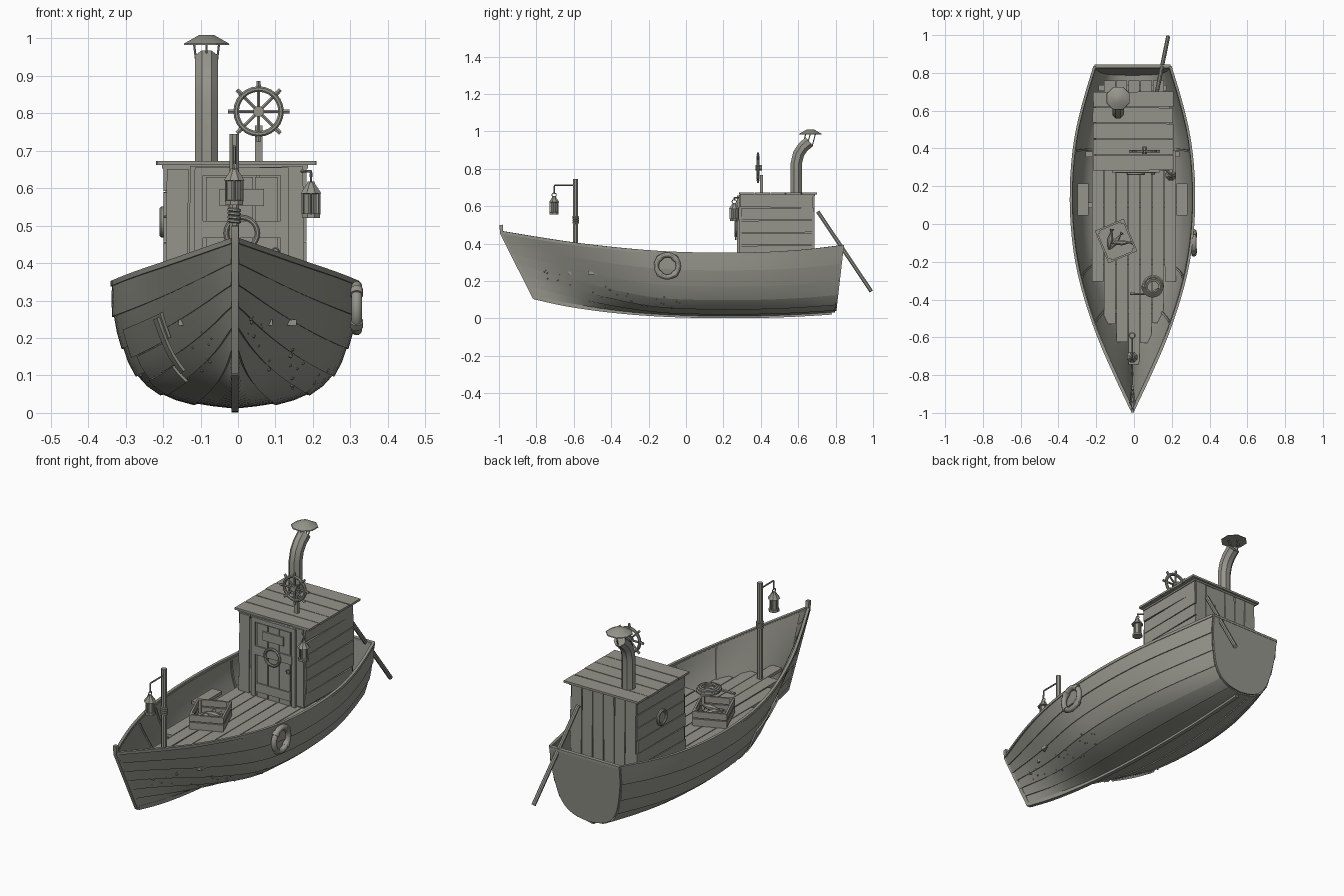
import bpy, bmesh, math, random
from mathutils import Vector, Matrix

random.seed(4)
if "Cube" in bpy.data.objects:
    bpy.data.objects.remove(bpy.data.objects["Cube"])

GREY = (0.30, 0.30, 0.26, 1)
mat = bpy.data.materials.new("weathered grey")
mat.use_nodes = True
mat.diffuse_color = GREY
bsdf = mat.node_tree.nodes["Principled BSDF"]
bsdf.inputs["Base Color"].default_value = GREY
bsdf.inputs["Roughness"].default_value = 0.8
HULL_X = -.008


def finish(name, bm, solid=0, mirror=False, x=0):
    """Turn a bmesh into a shaded object."""
    if not solid:
        bmesh.ops.recalc_face_normals(bm, faces=bm.faces[:])
    me = bpy.data.meshes.new(name)
    bm.to_mesh(me)
    bm.free()
    me.materials.append(mat)
    ob = bpy.data.objects.new(name, me)
    ob.location.x = x
    bpy.context.collection.objects.link(ob)
    bpy.ops.object.select_all(action='DESELECT')
    ob.select_set(True)
    bpy.context.view_layer.objects.active = ob
    if mirror:
        ob.modifiers.new("mirror", 'MIRROR')
    if solid:
        mod = ob.modifiers.new("thickness", 'SOLIDIFY')
        mod.thickness, mod.offset = solid, 0
    for mod in list(ob.modifiers):
        bpy.ops.object.modifier_apply(modifier=mod.name)
    bpy.ops.object.shade_smooth_by_angle(angle=math.radians(30))
    return ob


def box(bm, loc, size, rot=0, axis='Z'):
    m = Matrix.Translation(loc) @ Matrix.Rotation(rot, 4, axis) @ Matrix.Diagonal((*size, 1))
    bmesh.ops.create_cube(bm, size=1, matrix=m)


def sweep(bm, path, radii, n=8, closed=False, ref=None):
    """Sweep an n-sided ring along a path; radii is one number or one per point."""
    path = [Vector(p) for p in path]
    radii = radii if isinstance(radii, (list, tuple)) else [radii] * len(path)
    if ref is None:
        d = (path[1] - path[0]).normalized()
        ref = (1, 0, 0) if abs(d.x) < 0.8 else (0, 0, 1)
    rings, last = [], len(path) - 1
    for i, p in enumerate(path):
        a = path[i - 1] if i or closed else p
        b = path[(i + 1) % len(path)] if i < last or closed else p
        t = (b - a).normalized()
        u = t.cross(Vector(ref)).normalized()
        v = t.cross(u)
        angs = [(k + 0.5) * math.tau / n for k in range(n)]
        rings.append([bm.verts.new(p + radii[i] * (u * math.cos(g) + v * math.sin(g))) for g in angs])
    for i in range(len(path) if closed else last):
        r, q = rings[i], rings[(i + 1) % len(path)]
        for k in range(n):
            bm.faces.new((r[k], r[(k + 1) % n], q[(k + 1) % n], q[k]))
    if not closed:
        bm.faces.new(rings[0])
        bm.faces.new(rings[-1])


def ring(bm, c, major, minor, axis, n=8, seg=24):
    ax = Vector(axis)
    u = ax.orthogonal().normalized()
    v = ax.cross(u)
    angs = [i * math.tau / seg for i in range(seg)]
    sweep(bm, [Vector(c) + major * (u * math.cos(a) + v * math.sin(a)) for a in angs], minor, n, True, axis)


# Hull surface: s runs bow to stern, t runs from the rail (0) to the keel (6)
WIDTH = [.004, .09, .17, .235, .285, .314, .325, .32, .298, .255, .2]
SHEER = [.46, .43, .402, .38, .362, .35, .345, .345, .35, .363, .385]
BOTTOM = [.12, .085, .06, .042, .03, .023, .02, .02, .023, .03, .04]
MID_X, MID_Z = [1, .985, .91, .8, .61, .34, 0], [1, .74, .48, .26, .11, .03, 0]
BOW_X, BOW_Z = [1, .83, .66, .49, .32, .15, 0], [1, .83, .66, .49, .32, .15, 0]


def curve(vals, u):
    """Smooth interpolation through evenly spaced values."""
    f = max(0, min(1, u)) * (len(vals) - 1)
    i = min(int(f), len(vals) - 2)
    f -= i
    p1, p2 = vals[i], vals[i + 1]
    p0 = vals[i - 1] if i else 2 * p1 - p2
    p3 = vals[i + 2] if i + 2 < len(vals) else 2 * p2 - p1
    return p1 + .5 * f * (p2 - p0 + f * (2 * p0 - 5 * p1 + 4 * p2 - p3 + f * (3 * (p1 - p2) + p3 - p0)))


def mix(a, b, f):
    return a + (b - a) * f


def base(s, t):
    k = min(1, s / .48)
    k = k * k * (3 - 2 * k)
    xf = mix(curve(BOW_X, t / 6), curve(MID_X, t / 6), k)
    zf = mix(curve(BOW_Z, t / 6), curve(MID_Z, t / 6), k)
    y = mix(mix(-.81, .795, s), mix(-.985, .835, s), zf)
    return Vector((curve(WIDTH, s) * xf, y, mix(curve(BOTTOM, s), curve(SHEER, s), zf)))


def hull(s, t, off=0):
    e = .01
    du = base(min(1, s + e), t) - base(max(0, s - e), t)
    dv = base(s, min(6, t + e)) - base(s, max(0, t - e))
    p = base(s, t) + dv.cross(du).normalized() * off
    p.x = max(p.x, 0)
    return p


def skin(bm, s0, s1, t0, t1, o0, o1, ns, nt, side=1):
    """Patch lying on the hull, its offset running from o0 at t0 to o1 at t1."""
    rows = []
    for i in range(ns + 1):
        pts = [hull(mix(s0, s1, i / ns), mix(t0, t1, j / nt), mix(o0, o1, j / nt)) for j in range(nt + 1)]
        rows.append([bm.verts.new((p.x * side, p.y, p.z)) for p in pts])
    for r, q in zip(rows, rows[1:]):
        for j in range(nt):
            bm.faces.new((r[j], r[j + 1], q[j + 1], q[j]))


# Lapped hull planks and smooth inner lining
bm = bmesh.new()
for k in range(6):
    skin(bm, 0, 1, k, k + 1.03 if k < 5 else 6, 0, .005, 28, 2)
finish("hull_planks", bm, .007, True, HULL_X)
bm = bmesh.new()
skin(bm, .02, 1, .05, 6, -.007, -.007, 28, 14)
finish("hull_lining", bm, .004, True, HULL_X)

# Transom
bm = bmesh.new()
half = [base(1, t / 3) for t in range(19)]
bm.faces.new([bm.verts.new(p) for p in half] + [bm.verts.new((-p.x, p.y, p.z)) for p in half[-2::-1]])
finish("transom", bm, .018, x=HULL_X)

# Rails, stem and keel
bm = bmesh.new()
steps = [i / 28 for i in range(29)]
for side in (1, -1):
    sweep(bm, [(side * p.x, p.y, p.z) for p in (base(s, 0) for s in steps)], .01, 4, ref=(0, 0, 1))
box(bm, (0, .835, .385), (.4, .02, .012))
finish("rails", bm, x=HULL_X)
bm = bmesh.new()
sweep(bm, [(0, p.y, p.z - .009) for p in (base(s * .99, 6) for s in steps)], .014, 4)
sweep(bm, [(0, -.81, .108), (0, -.985, .455), (0, -.989, .5)], .013, 4)
finish("stem_and_keel", bm, x=HULL_X)

# Inner ribs
bm = bmesh.new()
for s in (.25, .38, .75):
    skin(bm, s, s + .006, .15, 4.5, -.011, -.011, 1, 10)
finish("ribs", bm, .008, True, HULL_X)

# Repair boards on the right bow
bm = bmesh.new()
for s0, s1, t0, t1 in ((.27, .45, 1.5, 2.4), (.29, .42, 2.43, 3.3), (.31, .44, 3.33, 4.1)):
    skin(bm, s0, s1, t0, t1, .01, .012, 5, 3, -1)
skin(bm, .275, .29, 1.6, 3.7, .019, .019, 1, 6, -1)
finish("repair_boards", bm, .008, x=HULL_X)

# Barnacles
bm = bmesh.new()
for i in range(40):
    p = hull(random.uniform(.06, .5), random.uniform(2.8, 4.2), .006)
    p.x *= -1 if i % 3 == 0 else 1
    bmesh.ops.create_icosphere(bm, subdivisions=1, radius=random.uniform(.003, .006), matrix=Matrix.Translation(p))
finish("barnacles", bm, x=HULL_X)

# Deck
DECK = .25
bm = bmesh.new()
for i in range(-3, 4):
    y0 = (-.75, -.62, -.52, -.3)[abs(i)] + random.uniform(-.01, .01)
    y1 = .76 if abs(i) < 3 else .39
    box(bm, (i * .064, (y0 + y1) / 2, DECK - .008), (.06, y1 - y0, .016), random.uniform(-.004, .004))
for y, w in ((-.46, .28), (-.2, .44), (.1, .5), (.37, .5), (.72, .36)):
    box(bm, (HULL_X, y, DECK - .026), (w, .03, .02))
for side in (1, -1):
    box(bm, (side * .262 + HULL_X, .13, DECK), (.056, .17, .016))
finish("deck_planks", bm)

# Cabin walls
CX, CY = -.008, .485
bm = bmesh.new()
box(bm, (CX, CY, .455), (.362, .385, .41))
for side in (1, -1):
    for k in range(6):
        box(bm, (CX + side * .184, CY + random.uniform(-.008, .008), .29 + k * .067),
            (.014, .39, .063), random.uniform(-.02, .02), 'X')
for k in range(6):
    x = CX - .155 + k * .062
    for y in (.29, .68):
        box(bm, (x, y, .455 + random.uniform(-.006, .004)), (.058, .014, .4), random.uniform(-.012, .012), 'Y')
finish("cabin_walls", bm)

# Roof boards
bm = bmesh.new()
for k in range(5):
    box(bm, (CX + random.uniform(-.006, .006), .324 + k * .084, .667), (.425, .08, .011), random.uniform(-.012, .012))
box(bm, (CX, .49, .658), (.39, .4, .01))
finish("roof", bm)

# Door with frame, cross boards and ring
bm = bmesh.new()
for x in (-.105, .125):
    box(bm, (x, .28, .45), (.022, .014, .4))
box(bm, (.01, .28, .645), (.25, .014, .022))
for k in range(3):
    box(bm, (-.055 + k * .065, .283, .44), (.06, .012, .38))
for z, w in ((.3, .2), (.49, .215), (.575, .12)):
    box(bm, (.01, .275, z), (w, .01, .045))
ring(bm, (.01, .266, .48), .042, .007, (0, 1, 0))
ring(bm, (.1, .266, .43), .01, .003, (0, 1, 0), 6, 12)
finish("door", bm)

# Porthole on the right wall
bm = bmesh.new()
ring(bm, (-.202, CY, .51), .034, .008, (1, 0, 0))
sweep(bm, [(-.192, CY, .51), (-.202, CY, .51)], .032, 24)
finish("porthole", bm)

# Chimney and its cap
bm = bmesh.new()
X = -.084
sweep(bm, [(X, .59, .66), (X, .59, .83), (X, .602, .88), (X, .625, .915), (X, .66, .945)], .033, 8)
sweep(bm, [(X, .665, .983), (X, .665, .987), (X, .665, 1.009)], [.066, .064, .022], 8)
for dx, dy in ((.026, 0), (-.026, 0), (0, .028), (0, -.024)):
    sweep(bm, [(X + dx, .648 + dy, .925), (X + dx * 1.3, .665 + dy, .988)], .003, 5)
finish("chimney", bm)

# Steering wheel on a post
bm = bmesh.new()
c = Vector((.055, .385, .805))
ring(bm, c, .06, .008, (0, 1, 0))
sweep(bm, [c - Vector((0, .014, 0)), c + Vector((0, .02, 0))], .015, 8)
for k in range(8):
    d = Vector((math.cos(k * math.pi / 4), 0, math.sin(k * math.pi / 4)))
    sweep(bm, [c, c + d * .062, c + d * .066, c + d * .082], [.005, .005, .007, .006], 6, ref=(0, 1, 0))
box(bm, (.055, .403, .717), (.02, .016, .1))
finish("steering_wheel", bm)

# Mast with arm and rope lashing
MX, MY = -.01, -.59
bm = bmesh.new()
sweep(bm, [(MX, MY, .24), (MX, MY, .745)], .014, 8)
sweep(bm, [(MX, MY, .712), (MX, MY - .112, .712), (MX, MY - .114, .708), (MX, MY - .115, .665)], .004, 6)
for k in range(4):
    ring(bm, (MX, MY, .512 + k * .01), .014, .005, (.1, 0, 1), 6, 12)
finish("mast", bm)


def lantern(name, x, y, z):
    bm = bmesh.new()
    heights = (0, .012, .013, .065, .066, .09, .098)
    sweep(bm, [(x, y, z + h) for h in heights], [.026, .026, .019, .019, .03, .013, .01], 8)
    for k in range(4):
        a = k * math.pi / 2
        px, py = x + .022 * math.cos(a), y + .022 * math.sin(a)
        sweep(bm, [(px, py, z + .01), (px, py, z + .068)], .003, 5)
    ring(bm, (x, y, z + .104), .012, .0025, (1, 0, 0), 5, 12)
    finish(name, bm)


lantern("mast_lantern", MX, MY - .115, .555)
lantern("cabin_lantern", .195, .258, .52)
bm = bmesh.new()
sweep(bm, [(.17, .285, .645), (.195, .258, .645), (.195, .258, .63)], .004, 6)
finish("lantern_hook", bm)

# Lifebuoy with bands
bm = bmesh.new()
c = Vector((.317, -.1, .28))
ring(bm, c, .059, .014, (1, 0, 0), 12, 32)
for k in range(4):
    a = math.pi / 4 + k * math.pi / 2
    d = Vector((0, math.cos(a), math.sin(a)))
    t = Vector((0, -d.z, d.y)) * .01
    sweep(bm, [c + d * .059 - t, c + d * .059 + t], .0175, 12)
finish("lifebuoy", bm)

# Oar leaning over the stern
bm = bmesh.new()
sweep(bm, [(.122, .705, .57), (.18, .99, .145)], .011, 8)
finish("oar", bm)

# Rope coil on deck
bm = bmesh.new()
path = []
for i in range(100):
    a, r = i * math.tau / 20, .056 - .026 * (i % 50) / 50
    path.append((.1 + r * math.cos(a), -.33 + r * math.sin(a), DECK + .008 + i * .0002))
path = [(-.02, -.37, DECK + .007), (.08, -.37, DECK + .007)] + path
sweep(bm, path, .007, 6, ref=(0, 0, 1))
finish("rope_coil", bm)

# Crate with fish
bm = bmesh.new()
box(bm, (0, 0, .006), (.16, .18, .01))
for z in (.022, .06):
    for side in (1, -1):
        box(bm, (side * .078, 0, z), (.01, .186, .033))
        box(bm, (0, side * .088, z), (.15, .01, .033))
for px in (-.067, .067):
    for py in (-.078, .078):
        box(bm, (px, py, .04), (.014, .014, .078))
for k in range(3):
    d = Vector((.5, .8 - k * .5, 0)).normalized() * .055
    c = Vector((-.025 + k * .025, .02 - k * .02, .03 + k * .012))
    sweep(bm, [c - d, c - d * .5, c, c + d * .75, c + d], [.003, .012, .016, .004, .013], 8, ref=(0, 0, 1))
crate = finish("crate", bm)
crate.location, crate.rotation_euler = (-.095, -.09, DECK), (0, 0, .4)
